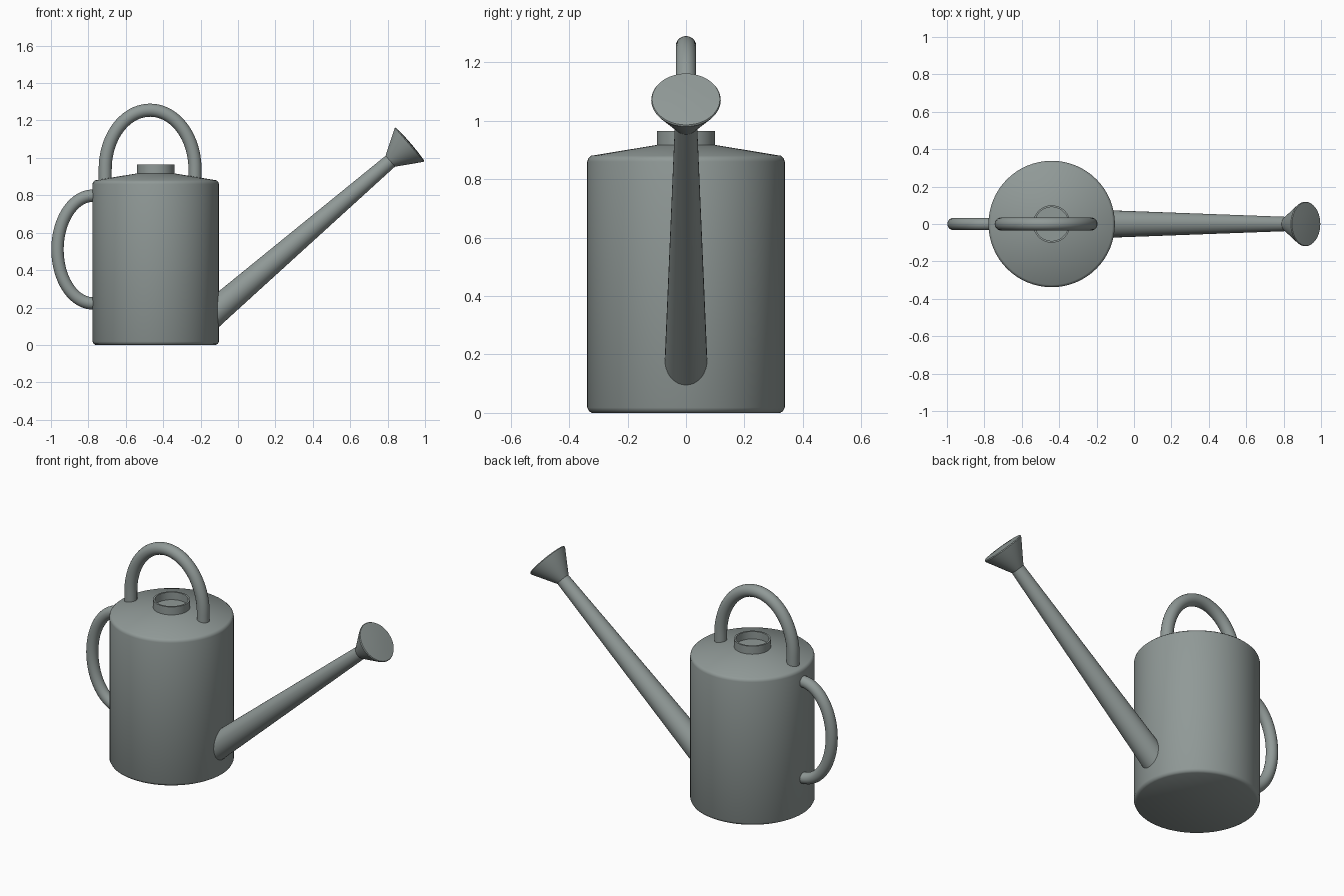
import bpy, bmesh, math
from mathutils import Vector, Matrix

cube = bpy.data.objects.get("Cube")
if cube:
    bpy.data.objects.remove(cube, do_unlink=True)

metal = bpy.data.materials.new("grey metal")
metal.use_nodes = True
GREY = (0.28, 0.32, 0.31, 1)
metal.diffuse_color = GREY
metal.node_tree.nodes["Principled BSDF"].inputs["Base Color"].default_value = GREY


def finish(name, bm):
    """Turn a bmesh into a named, smooth shaded object."""
    bmesh.ops.recalc_face_normals(bm, faces=bm.faces)
    mesh = bpy.data.meshes.new(name)
    bm.to_mesh(mesh)
    bm.free()
    mesh.materials.append(metal)
    obj = bpy.data.objects.new(name, mesh)
    bpy.context.collection.objects.link(obj)
    bpy.ops.object.select_all(action='DESELECT')
    obj.select_set(True)
    bpy.context.view_layer.objects.active = obj
    bpy.ops.object.shade_smooth_by_angle(angle=math.radians(35))
    return obj


def skin(name, rings):
    """Join rings of points into a capped tube."""
    bm = bmesh.new()
    loops = [[bm.verts.new(p) for p in ring] for ring in rings]
    n = len(loops[0])
    for a, b in zip(loops, loops[1:]):
        for i in range(n):
            j = (i + 1) % n
            bm.faces.new((a[i], a[j], b[j], b[i]))
    bm.faces.new(loops[0])
    bm.faces.new(loops[-1])
    return finish(name, bm)


def ring(matrix, radius, n):
    turn = 2 * math.pi / n
    return [matrix @ Vector((radius * math.cos(turn * i), radius * math.sin(turn * i), 0))
            for i in range(n)]


def lathe(name, profile, base, axis=(0, 0, 1), n=64):
    """Revolve (radius, height) pairs about an axis through base."""
    frame = Matrix.Translation(base) @ Vector(axis).to_track_quat('Z', 'Y').to_matrix().to_4x4()
    return skin(name, [ring(frame @ Matrix.Translation((0, 0, h)), r, n) for r, h in profile])


def tube(name, path, radius, n=20):
    """Sweep a circle along a path lying in the xz plane."""
    pts = [Vector((x, 0, z)) for x, z in path]
    rings = []
    for i, p in enumerate(pts):
        t = (pts[min(i + 1, len(pts) - 1)] - pts[max(i - 1, 0)]).normalized()
        side = Vector((0, 1, 0))
        frame = Matrix((side, t.cross(side), t)).transposed().to_4x4()
        rings.append(ring(Matrix.Translation(p) @ frame, radius, n))
    return skin(name, rings)


def arc(cx, cz, rx, rz, start, end, steps=40):
    angles = [math.radians(start + (end - start) * i / steps) for i in range(steps + 1)]
    return [(cx + rx * math.cos(a), cz + rz * math.sin(a)) for a in angles]


# Can body with rounded base, sloping shoulder and recessed filler neck
body_x = -0.44
lathe("can_body", [
    (0.322, 0), (0.332, 0.006), (0.338, 0.018), (0.338, 0.86), (0.335, 0.871),
    (0.325, 0.88), (0.1, 0.917), (0.1, 0.965), (0.09, 0.965), (0.09, 0.92),
], (body_x, 0, 0))

# Carrying handle over the top
arch = arc(-0.47, 0.94, 0.24, 0.315, 180, 0)
tube("top_handle", [(-0.71, 0.86)] + arch + [(-0.23, 0.86)], 0.035)

# Pouring handle at the back of the can
loop = arc(-0.775, 0.51, 0.19, 0.288, 90, 270)
tube("back_handle", [(-0.74, 0.798)] + loop + [(-0.74, 0.222)], 0.033)

# Tapered spout and flared sprinkler rose along one axis
axis = Vector((0.758, 0, 0.652)).normalized()
rose_base = Vector((0.815, 0, 0.983))
lathe("spout", [(0.075, -1.28), (0.072, -1.2), (0.038, 0.01)], rose_base, axis, 32)
lathe("sprinkler_rose", [
    (0.036, -0.004), (0.041, 0.003), (0.116, 0.127), (0.119, 0.134),
    (0.116, 0.139), (0.06, 0.143), (0.01, 0.144),
], rose_base, axis, 48)
